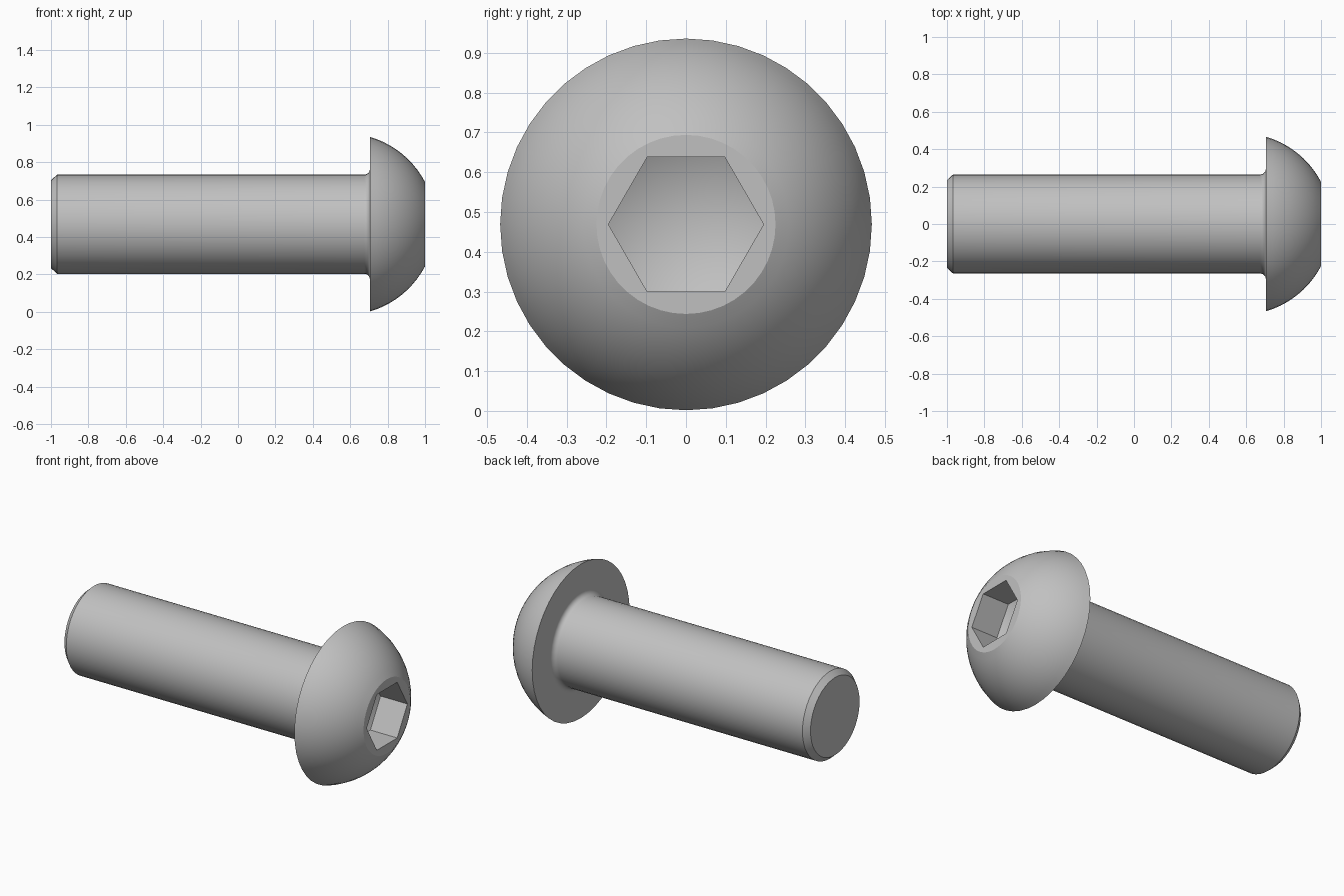
import bpy, bmesh
from math import cos, sin, pi, radians, sqrt, atan2

if "Cube" in bpy.data.objects:
    bpy.data.objects.remove(bpy.data.objects["Cube"])

SEGMENTS = 44
AXIS_Z = 0.469
SHAFT_R, HEAD_R, FACE_R = 0.265, 0.467, 0.225
SEAT_X, FILLET, CHAMFER = 0.705, 0.03, 0.033
SOCKET_R, SOCKET_DEPTH, CONE_DEPTH = 0.195, 0.18, 0.098

steel = bpy.data.materials.new("plain steel grey")
steel.use_nodes = True
grey = (0.53, 0.53, 0.53, 1)
steel.diffuse_color = grey
steel.node_tree.nodes["Principled BSDF"].inputs["Base Color"].default_value = grey


def ring(bm, x, radius, count):
    """Closed loop of vertices around the bolt axis."""
    return [bm.verts.new((x, radius * cos(2 * pi * i / count),
                          AXIS_Z + radius * sin(2 * pi * i / count)))
            for i in range(count)]


def skin(bm, a, b):
    """Quads between two loops of equal length."""
    n = len(a)
    for i in range(n):
        j = (i + 1) % n
        bm.faces.new((a[i], a[j], b[j], b[i]))


def loop_edges(bm, loop):
    return [bm.edges.get((v, loop[i - 1])) for i, v in enumerate(loop)]


# Profile: chamfered tip, shaft, fillet under the head, domed head
profile = [(-1, SHAFT_R - 0.03), (-1 + CHAMFER, SHAFT_R)]
for i in range(7):
    a = i / 6 * pi / 2
    profile.append((SEAT_X - FILLET + FILLET * sin(a),
                    SHAFT_R + FILLET * (1 - cos(a))))
centre = (1 + FACE_R**2 - SEAT_X**2 - HEAD_R**2) / (2 * (1 - SEAT_X))
dome_r = sqrt((1 - centre)**2 + FACE_R**2)
start, end = atan2(HEAD_R, SEAT_X - centre), atan2(FACE_R, 1 - centre)
for i in range(11):
    a = start + (end - start) * i / 10
    profile.append((centre + dome_r * cos(a), dome_r * sin(a)))

bm = bmesh.new()
rings = [ring(bm, x, r, SEGMENTS) for x, r in profile]
for a, b in zip(rings, rings[1:]):
    skin(bm, a, b)
bm.faces.new(rings[0])

# Hexagonal socket with a shallow conical floor
mouth = ring(bm, 1, SOCKET_R, 6)
floor = ring(bm, 1 - SOCKET_DEPTH, SOCKET_R, 6)
skin(bm, mouth, floor)
apex = bm.verts.new((1 - SOCKET_DEPTH - CONE_DEPTH, 0, AXIS_Z))
for i in range(6):
    bm.faces.new((floor[i - 1], floor[i], apex))

# Flat front face around the socket
bmesh.ops.triangle_fill(bm, use_beauty=True, normal=(1, 0, 0),
                        edges=loop_edges(bm, rings[-1]) + loop_edges(bm, mouth))
bmesh.ops.recalc_face_normals(bm, faces=bm.faces)

mesh = bpy.data.meshes.new("button_head_bolt")
bm.to_mesh(mesh)
bm.free()
mesh.materials.append(steel)
bolt = bpy.data.objects.new("button_head_bolt", mesh)
bpy.context.collection.objects.link(bolt)

# Smooth curves, crisp chamfer, head rim and socket
bpy.ops.object.select_all(action='DESELECT')
bolt.select_set(True)
bpy.context.view_layer.objects.active = bolt
bpy.ops.object.shade_smooth_by_angle(angle=radians(29.3))
